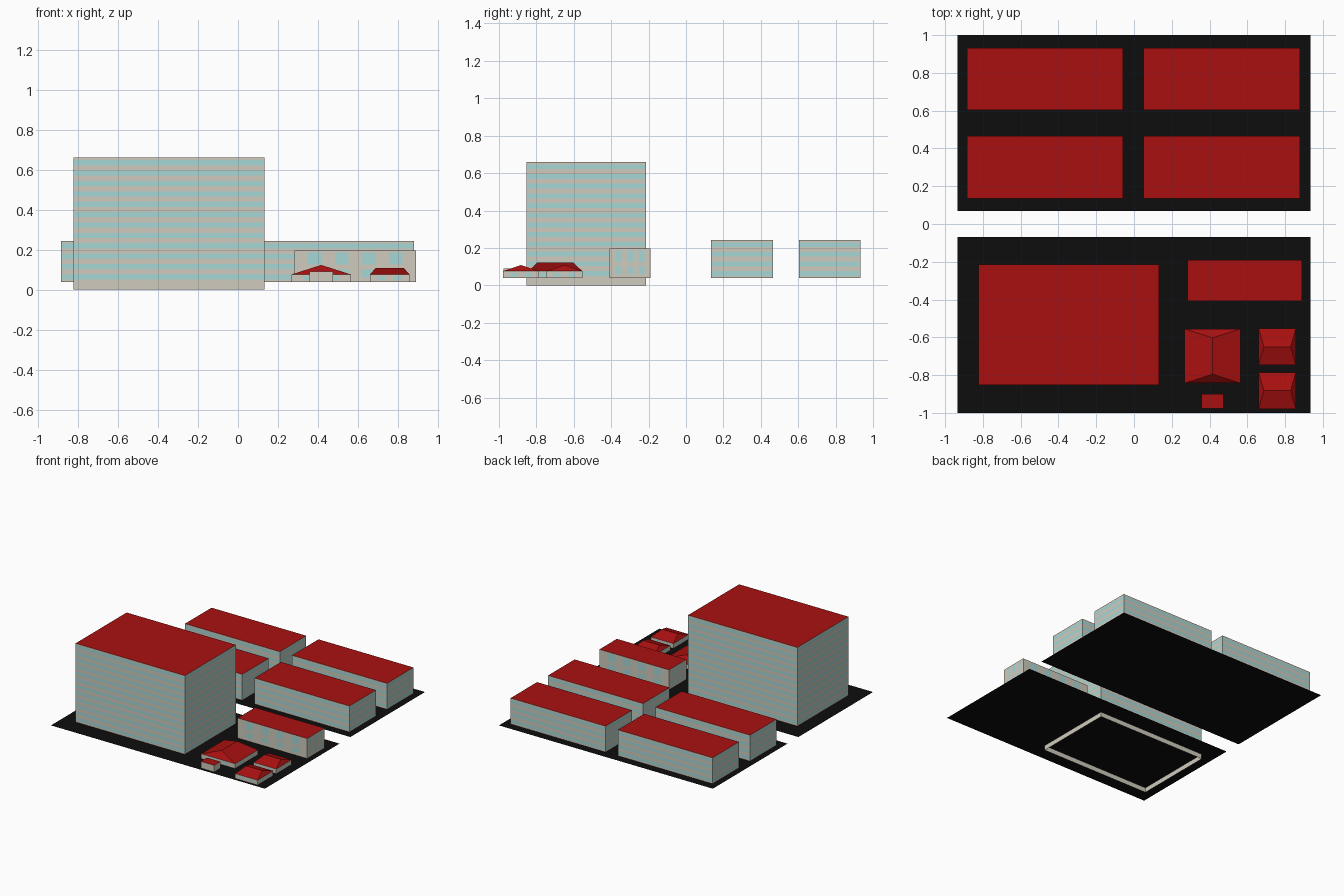
import bpy, bmesh

if "Cube" in bpy.data.objects:
    bpy.data.objects.remove(bpy.data.objects["Cube"])


def material(name, rgb):
    m = bpy.data.materials.new(name)
    m.diffuse_color = (*rgb, 1)
    m.use_nodes = True
    m.node_tree.nodes["Principled BSDF"].inputs["Base Color"].default_value = m.diffuse_color
    return m


WALL, GLASS, ROOF, ASPHALT = range(4)
MATS = [material("wall_beige", (0.63, 0.60, 0.51)),
        material("window_cyan", (0.38, 0.68, 0.66)),
        material("roof_red", (0.40, 0.005, 0.005)),
        material("asphalt_black", (0.004, 0.004, 0.004))]
G = 0.038  # level of the ground plates


def finish(name, bm):
    bmesh.ops.remove_doubles(bm, verts=bm.verts, dist=1e-5)
    me = bpy.data.meshes.new(name)
    bm.to_mesh(me)
    bm.free()
    for m in MATS:
        me.materials.append(m)
    ob = bpy.data.objects.new(name, me)
    bpy.context.collection.objects.link(ob)


def quad(bm, pts, mat):
    f = bm.faces.new([bm.verts.new(p) for p in pts])
    f.material_index = mat


def corners(x0, x1, y0, y1):
    return [(x0, y0), (x1, y0), (x1, y1), (x0, y1)]


def building(name, x0, x1, y0, y1, levels, cols=(1, 1), hip=None):
    """Walls split in floor bands (odd bands glazed), flat or hipped roof.
    hip = (x inset, y inset, ridge height)"""
    bm = bmesh.new()
    ring = corners(x0, x1, y0, y1)
    for s in range(4):
        (ax, ay), (bx, by) = ring[s], ring[(s + 1) % 4]
        n = cols[s % 2]
        at = lambda t: (ax + (bx - ax) * t, ay + (by - ay) * t)
        for r, (lo, hi) in enumerate(zip(levels, levels[1:])):
            for c in range(n):
                p, q = at(c / n), at((c + 1) / n)
                glazed = r % 2 and (n == 1 or c % 2)
                quad(bm, [(*p, lo), (*q, lo), (*q, hi), (*p, hi)],
                     GLASS if glazed else WALL)
    top = levels[-1]
    if hip:
        ix, iy, ridge = hip
        inner = corners(x0 + ix, x1 - ix, y0 + iy, y1 - iy)
        for s in range(4):
            t = (s + 1) % 4
            quad(bm, [(*ring[s], top), (*ring[t], top),
                      (*inner[t], ridge), (*inner[s], ridge)], ROOF)
    else:
        quad(bm, [(*p, top) for p in ring], ROOF)
    finish(name, bm)


def floors(top, n):
    """Beige, window, beige edges for n floors above ground."""
    h = (top - G) / n
    zs = [G]
    for i in range(n):
        zs += [G + h * (i + 0.25), G + h * (i + 0.75)]
    return zs + [top]


# Two asphalt plates with a street gap between them
for name, y0, y1 in (("ground_back", 0.068, 1.0), ("ground_front", -1.0, -0.068)):
    bm = bmesh.new()
    quad(bm, [(*p, G) for p in corners(-0.935, 0.935, y0, y1)], ASPHALT)
    finish(name, bm)

# Four long blocks on the back plate
for i, (x0, x1) in enumerate(((-0.885, -0.057), (0.05, 0.88))):
    for j, (y0, y1) in enumerate(((0.134, 0.465), (0.603, 0.933))):
        building(f"long_block_{i}{j}", x0, x1, y0, y1, floors(0.243, 4))

# Tower, whose walls run down below the plate to z = 0
tower = floors(0.66, 12)
tower[0] = 0.0
building("tower", -0.823, 0.132, -0.852, -0.215, tower)

# Low block with separate windows
building("low_block", 0.283, 0.89, -0.408, -0.191,
         [G, 0.06, 0.10, 0.125, 0.185, 0.196], cols=(9, 7))

# Hip-roofed houses and the flat shed
small = [G, 0.048, 0.066, 0.076]
building("large_house", 0.268, 0.564, -0.843, -0.555, small, (5, 5), (0.148, 0.048, 0.123))
for i, y in enumerate((-0.65, -0.882)):
    building(f"small_house_{i}", 0.66, 0.857, y - 0.097, y + 0.097, small, (5, 5),
             (0.028, 0.097, 0.108))
building("shed", 0.358, 0.475, -0.976, -0.899, [G, 0.09])
